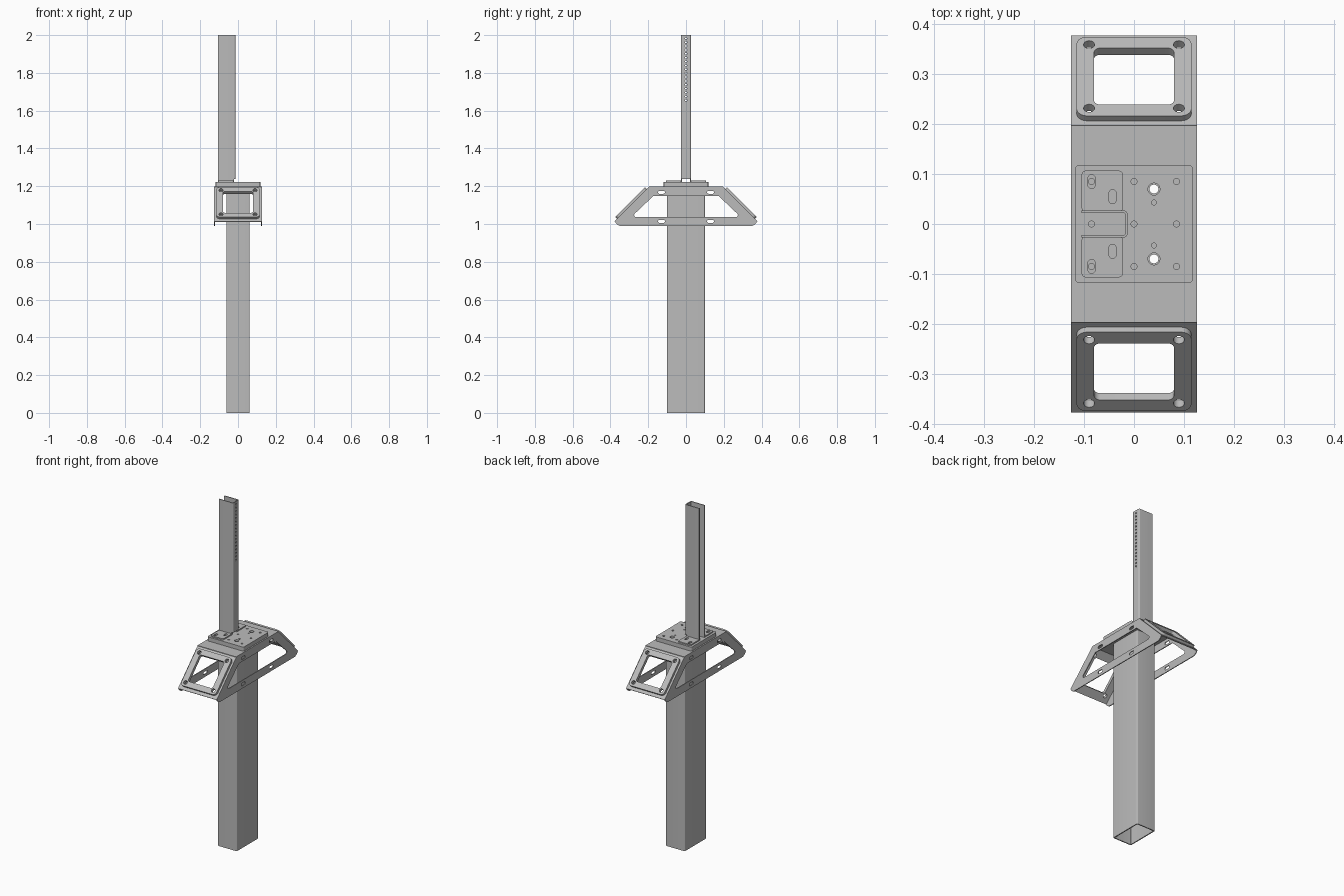
import bpy, bmesh
from math import cos, sin, pi, tan
from mathutils import Vector, Matrix

cube = bpy.data.objects.get("Cube")
if cube:
    bpy.data.objects.remove(cube)

grey = bpy.data.materials.new("steel_grey")
grey.use_nodes = True
colour = (0.5, 0.5, 0.5, 1)
grey.diffuse_color = colour
grey.node_tree.nodes["Principled BSDF"].inputs["Base Color"].default_value = colour
parts = []


# Outline helpers
def arc(cx, cy, r, a0, a1, n=6):
    return [(cx + r * cos(a0 + (a1 - a0) * i / n), cy + r * sin(a0 + (a1 - a0) * i / n))
            for i in range(n + 1)]


def circle(cx, cy, r):
    return arc(cx, cy, r, 0, 2 * pi, 20)[:-1]


def fillet(points, r):
    pts = [Vector(p) for p in points]
    out = []
    for i, p in enumerate(pts):
        a = (pts[i - 1] - p).normalized()
        b = (pts[(i + 1) % len(pts)] - p).normalized()
        half = a.angle(b) / 2
        centre = p + (a + b).normalized() * (r / sin(half))
        start = p + a * (r / tan(half)) - centre
        end = p + b * (r / tan(half)) - centre
        for k in range(6):
            t = k / 5
            out.append(tuple(centre + (start * (1 - t) + end * t).normalized() * r))
    return out


def rect(x0, x1, y0, y1, r=0):
    pts = [(x0, y0), (x1, y0), (x1, y1), (x0, y1)]
    return fillet(pts, r) if r else pts


def frame(origin, u, v, n):
    m = Matrix((u, v, n)).transposed().to_4x4()
    m.translation = origin
    return m


FLAT = Matrix.Identity(4)
SIDE = frame((0, 0, 0), (0, 1, 0), (0, 0, 1), (1, 0, 0))


def plate(name, outline, holes, n0, n1, matrix=FLAT):
    """Flat outline with holes, extruded from n0 to n1 along the frame normal."""
    cu = bpy.data.curves.new(name, 'CURVE')
    cu.dimensions = '2D'
    cu.fill_mode = 'BOTH'
    cu.extrude = (n1 - n0) / 2
    for loop in [outline] + holes:
        sp = cu.splines.new('POLY')
        sp.points.add(len(loop) - 1)
        for point, (x, y) in zip(sp.points, loop):
            point.co = (x, y, 0, 1)
        sp.use_cyclic_u = True
    tmp = bpy.data.objects.new(name + "_outline", cu)
    bpy.context.collection.objects.link(tmp)
    dg = bpy.context.evaluated_depsgraph_get()
    me = bpy.data.meshes.new_from_object(tmp.evaluated_get(dg))
    bpy.data.objects.remove(tmp)
    bpy.data.curves.remove(cu)
    me.name = name
    me.transform(matrix @ Matrix.Translation((0, 0, (n0 + n1) / 2)))
    bm = bmesh.new()
    bm.from_mesh(me)
    bmesh.ops.remove_doubles(bm, verts=bm.verts, dist=0.00001)
    bmesh.ops.recalc_face_normals(bm, faces=bm.faces)
    bm.to_mesh(me)
    bm.free()
    me.materials.clear()
    me.materials.append(grey)
    ob = bpy.data.objects.new(name, me)
    bpy.context.collection.objects.link(ob)
    parts.append(ob)
    return ob


# Lower post: open rectangular tube
plate("lower_post", rect(-.062, .062, -.1, .1, .006),
      [rect(-.056, .056, -.094, .094, .003)], 0, 1.193)

# Bracket top sheet and the thick pad on it
bolt_holes = [circle(.04, s * .07, .009) for s in (-1, 1)]
plate("bracket_top", rect(-.126, .126, -.197, .197), bolt_holes, 1.193, 1.198)
pad_holes = [circle(x, y, .006) for x in (-.085, 0, .085) for y in (-.085, 0, .085)]
pad_holes += [circle(.04, s * .043, .005) for s in (-1, 1)]
pad_holes += [circle(.04, s * .07, .012) for s in (-1, 1)]
plate("top_pad", rect(-.118, .118, -.118, .118, .008), pad_holes, 1.198, 1.222)

# Sloped ends, each with a raised window frame
window = rect(-.08, .08, -.08, .08, .012)
corner_holes = [circle(x, y, .011) for x in (-.09, .09) for y in (-.09, .09)]
q = 0.5 ** 0.5
for s, end in ((-1, "front"), (1, "back")):
    slope = frame((0, s * .286, 1.106), (s, 0, 0), (0, s * q, -q), (0, s * q, q))
    plate(end + "_slope", rect(-.126, .126, -.129, .13), [window] + corner_holes,
          -.005, 0, slope)
    plate(end + "_frame", rect(-.115, .115, -.112, .112, .02), [window] + corner_holes,
          0, .014, slope)

# Side plates with a long trapezoid opening and slots
side_outline = [(-.352, .99), (.352, .99), (.368, 1.0), (.376, 1.013), (.195, 1.196),
                (-.195, 1.196), (-.376, 1.013), (-.368, 1.0)]
opening = fillet([(-.29, 1.037), (.29, 1.037), (.172, 1.149), (-.172, 1.149)], .01)
slots = [rect(y - .018, y + .018, z - .008, z + .008, .007)
         for y in (-.13, .13) for z in (1.014, 1.168)]
for x, side in ((-.126, "right"), (.121, "left")):
    plate(side + "_side_plate", side_outline, [opening] + slots, x, x + .005, SIDE)

# Mast feet: slotted flanges either side of the channel
for s, end in ((-1, "front"), (1, "back")):
    y0, y1 = sorted((s * .024, s * .107))
    foot_slots = [rect(x - .007, x + .007, s * y - .014, s * y + .014, .0065)
                  for x, y in ((-.085, .085), (-.043, .055))]
    plate(end + "_mast_foot", rect(-.105, -.022, y0, y1, .009), foot_slots, 1.222, 1.229)

# Mast: channel open towards -x, with a row of holes in its web
for s, end in ((-1, "front"), (1, "back")):
    wall = [(-.105, .022)] + arc(-.021, .019, .003, pi / 2, 0)
    wall += arc(-.021, .019, .008, 0, pi / 2) + [(-.105, .027)]
    plate(end + "_mast_wall", [(x, s * y) for x, y in wall], [], 1.237, 2)
    y0, y1 = sorted((s * .022, s * .027))
    plate(end + "_mast_wall_base", rect(-.105, -.022, y0, y1), [], 1.222, 1.237)
web_holes = [circle(0, 1.655 + .0205 * i, .005) for i in range(17)]
plate("mast_web", rect(-.019, .019, 1.237, 2), web_holes, -.018, -.013, SIDE)

# Smooth rounded corners, keep edges sharp
bpy.ops.object.select_all(action='DESELECT')
for ob in parts:
    ob.select_set(True)
bpy.context.view_layer.objects.active = parts[0]
bpy.ops.object.shade_smooth_by_angle(angle=pi / 6)
